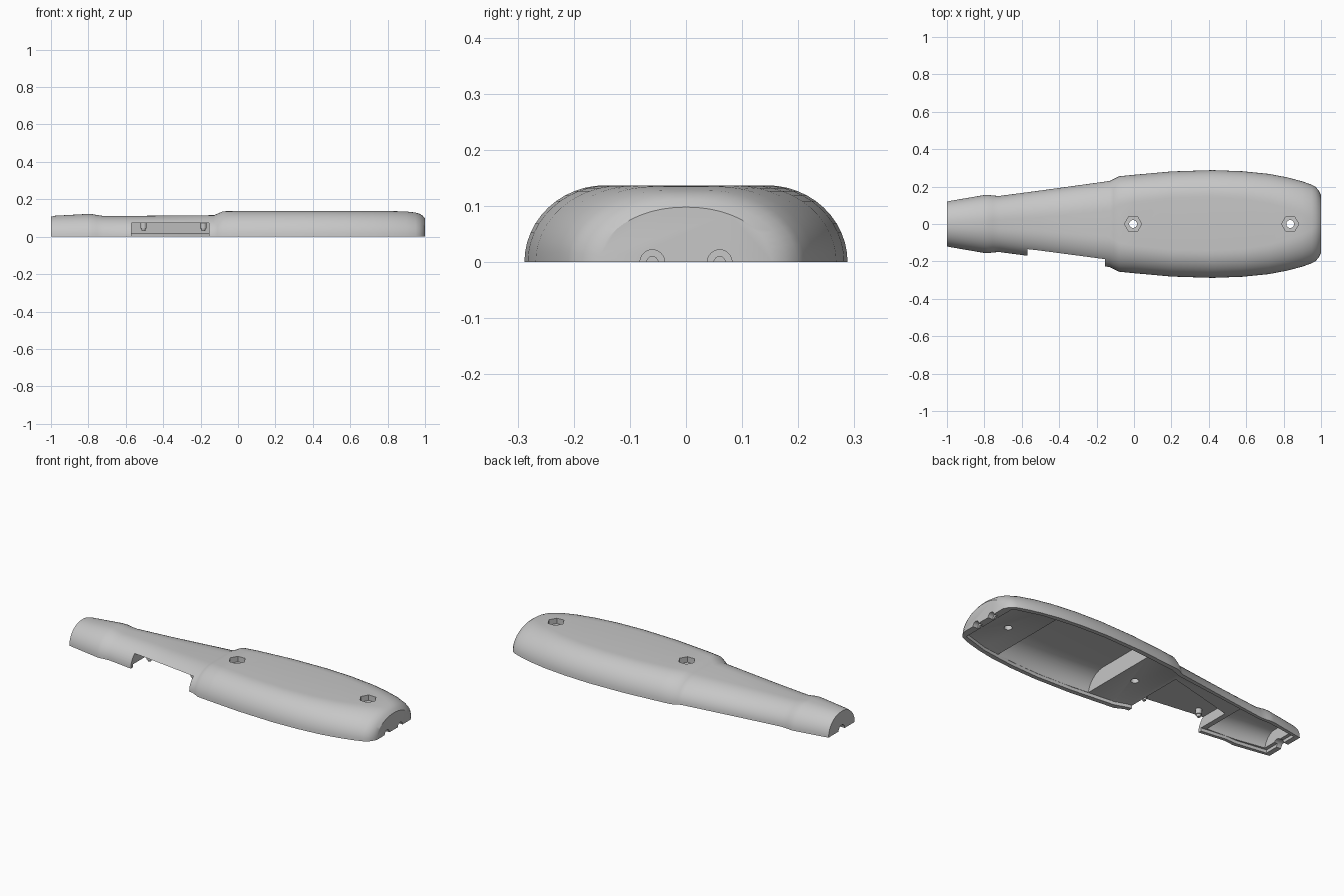
import bpy, bmesh, math
from mathutils import Matrix

cube = bpy.data.objects.get("Cube")
if cube:
    bpy.data.objects.remove(cube, do_unlink=True)

grey = bpy.data.materials.new("light_grey_plastic")
grey.use_nodes = True
colour = (0.57, 0.57, 0.57, 1)
grey.diffuse_color = colour
grey.node_tree.nodes["Principled BSDF"].inputs["Base Color"].default_value = colour


def finish(name, bm):
    bmesh.ops.recalc_face_normals(bm, faces=bm.faces)
    mesh = bpy.data.meshes.new(name)
    bm.to_mesh(mesh)
    bm.free()
    mesh.materials.append(grey)
    obj = bpy.data.objects.new(name, mesh)
    bpy.context.collection.objects.link(obj)
    return obj


def loft(name, stations, floor=0.0, steps=12):
    """Stations are x, half width, height and the flat share of the top."""
    bm = bmesh.new()
    rings = []
    for x, w, h, flat in stations:
        half = []
        for i in range(steps + 1):
            a = math.pi / 2 * i / steps
            half.append((w * (flat + (1 - flat) * math.cos(a)), h * math.sin(a)))
        if floor < 0:
            half.insert(0, (w, floor))
        outline = half + [(-y, z) for y, z in reversed(half)]
        rings.append([bm.verts.new((x, y, z)) for y, z in outline])
    n = len(rings[0])
    for a, b in zip(rings, rings[1:]):
        for i in range(n):
            j = (i + 1) % n
            bm.faces.new((a[i], a[j], b[j], b[i]))
    bm.faces.new(rings[0])
    bm.faces.new(rings[-1])
    bmesh.ops.remove_doubles(bm, verts=bm.verts, dist=1e-5)
    return finish(name, bm)


def rod(name, x, y, z, r1, r2, length, sides=24, along_x=False):
    bm = bmesh.new()
    turn = Matrix.Rotation(math.pi / 2, 4, 'Y' if along_x else 'Z')
    bmesh.ops.create_cone(bm, cap_ends=True, segments=sides, radius1=r1, radius2=r2,
                          depth=length, matrix=Matrix.Translation((x, y, z)) @ turn)
    return finish(name, bm)


def prism(name, outline, lo, hi):
    bm = bmesh.new()
    base = bm.faces.new([bm.verts.new((x, y, lo)) for x, y in outline])
    top = bmesh.ops.extrude_face_region(bm, geom=[base])["geom"]
    bmesh.ops.translate(bm, vec=(0, 0, hi - lo),
                        verts=[v for v in top if isinstance(v, bmesh.types.BMVert)])
    return finish(name, bm)


def cut(target, cutter):
    mod = target.modifiers.new("cut", 'BOOLEAN')
    mod.operation = 'DIFFERENCE'
    mod.solver = 'EXACT'
    mod.object = cutter
    cutter.hide_render = True
    bpy.context.view_layer.objects.active = target
    bpy.ops.object.modifier_apply(modifier=mod.name)
    bpy.data.objects.remove(cutter, do_unlink=True)


# Outer half shell: nose, collar, neck, shoulder, body and rounded tail
shell = loft("handle_shell", [
    (-1, .12, .107, .05), (-.98, .124, .112, .05), (-.8, .155, .122, .08),
    (-.78, .156, .121, .1), (-.755, .152, .116, .13), (-.72, .15, .111, .15),
    (-.5, .179, .112, .2), (-.13, .23, .115, .3), (-.11, .24, .123, .35),
    (-.08, .255, .136, .4), (0, .263, .137, .44), (.2, .281, .137, .49),
    (.42, .288, .137, .5), (.58, .282, .137, .48), (.72, .268, .137, .42),
    (.82, .249, .137, .34), (.9, .228, .135, .24), (.95, .21, .129, .14),
    (.972, .198, .122, .07), (.988, .178, .112, .03), (1, .154, .098, .02)])

# Hollow interior: body well between two solid screw blocks, and nose pocket
cut(shell, loft("body_well", [
    (.1, .243, .115, .5), (.25, .256, .117, .52), (.42, .262, .117, .52),
    (.58, .256, .117, .5), (.7, .244, .116, .45)], floor=-.02))
cut(shell, loft("nose_pocket", [
    (-.95, .098, .09, .2), (-.78, .128, .098, .2), (-.6, .14, .09, .25)], floor=-.02))

# Stepped lip around the open rim
cut(shell, loft("rim_lip", [
    (-.97, .108, .0175, .99), (-.79, .134, .0175, .99), (-.72, .132, .0175, .99),
    (-.13, .205, .0175, .99), (-.06, .23, .0175, .99), (.2, .255, .0175, .99),
    (.42, .264, .0175, .99), (.6, .256, .0175, .99), (.8, .23, .0175, .99),
    (.96, .182, .0175, .99)], floor=-.02))

# Side opening: a pocket through the neck wall with a slanted back wall
cut(shell, prism("side_opening", [
    (-.57, -.5), (-.155, -.5), (-.155, .145), (-.57, .04)], -.1, .0745))

# Hexagonal nut pockets with through holes
for x in (-.005, .835):
    cut(shell, rod("nut_pocket", x, 0, .15, .046, .046, .09, sides=6))
    cut(shell, rod("screw_hole", x, 0, .08, .021, .021, .3))

# Cable notches in the tail and nose
for y in (-.06, .06):
    cut(shell, rod("tail_notch", 1, y, 0, .022, .022, .06, along_x=True))
    cut(shell, rod("tail_bore", .95, y, 0, .01, .01, .2, along_x=True))
cut(shell, rod("nose_notch", -.98, 0, 0, .028, .028, .1, along_x=True))

# Locating pegs in the side opening
parts = [shell]
for x, y in ((-.505, -.09), (-.185, -.14)):
    parts.append(rod("peg_base", x, y, .063, .017, .017, .036))
    parts.append(rod("peg_tip", x, y, .038, .009, .013, .014))

bpy.ops.object.select_all(action='DESELECT')
for part in parts:
    part.select_set(True)
bpy.context.view_layer.objects.active = shell
bpy.ops.object.shade_smooth_by_angle(angle=math.radians(30))
